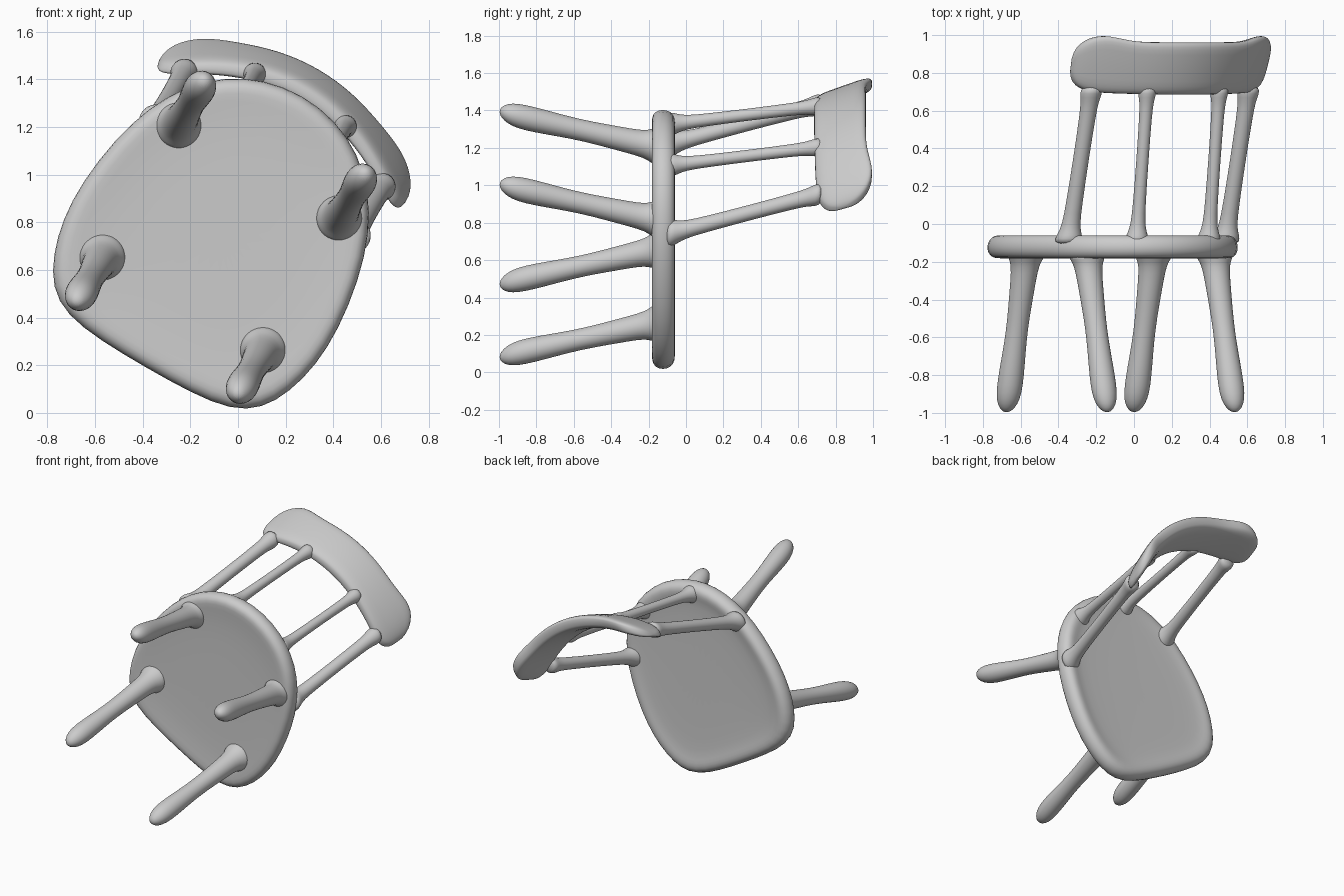
import bpy, bmesh, math
from mathutils import Vector

cube = bpy.data.objects.get("Cube")
if cube:
    bpy.data.objects.remove(cube, do_unlink=True)

grey = bpy.data.materials.new("plain grey")
grey.use_nodes = True
grey.diffuse_color = (0.6, 0.6, 0.6, 1)
bsdf = next(n for n in grey.node_tree.nodes if n.type == "BSDF_PRINCIPLED")
bsdf.inputs["Base Color"].default_value = (0.6, 0.6, 0.6, 1)
bsdf.inputs["Roughness"].default_value = 0.7

# The chair lies on its side, rolled 30 degrees.
# Chair space: u = sideways, v = towards the backrest, w = up from the feet.
C, S = math.cos(math.radians(30)), math.sin(math.radians(30))


def place(u, v, w):
    return Vector((-0.24 + C * u + S * v, w, 0.445 - S * u + C * v))


def loft(name, rings, subdivide=0):
    """Skin a list of equal rings of chair-space points and cap both ends."""
    bm = bmesh.new()
    loops = [[bm.verts.new(place(*p)) for p in ring] for ring in rings]
    n = len(loops[0])
    for a, b in zip(loops, loops[1:]):
        for i in range(n):
            j = (i + 1) % n
            bm.faces.new((a[i], a[j], b[j], b[i]))
    bm.faces.new(loops[0])
    bm.faces.new(loops[-1])
    bmesh.ops.recalc_face_normals(bm, faces=bm.faces)
    for f in bm.faces:
        f.smooth = True
    mesh = bpy.data.meshes.new(name)
    bm.to_mesh(mesh)
    bm.free()
    mesh.materials.append(grey)
    obj = bpy.data.objects.new(name, mesh)
    bpy.context.collection.objects.link(obj)
    if subdivide:
        mod = obj.modifiers.new("smooth", "SUBSURF")
        mod.levels = mod.render_levels = subdivide
    return obj


def rod(name, start, end, profile, sides=20):
    """Round rod along a line; profile lists (height w, radius)."""
    a, b = Vector(start), Vector(end)
    rings = []
    for w, r in profile:
        c = a.lerp(b, (w - a.z) / (b.z - a.z))
        rings.append([(c.x + r * math.cos(2 * math.pi * i / sides),
                       c.y + r * math.sin(2 * math.pi * i / sides), w)
                      for i in range(sides)])
    return loft(name, rings, 1)


# Seat: rounded shield outline, pillowed edge, shallow dish on the sitting side
half = [(0, 1.03), (.18, 1.0), (.32, .93), (.44, .82), (.535, .66), (.592, .47),
        (.622, .25), (.615, .07), (.575, -.08), (.51, -.2), (.4, -.27),
        (.22, -.292), (0, -.295)]
outline = half + [(-u, v) for u, v in half[-2:0:-1]]
edge = [(.3, -.168), (.7, -.17), (.87, -.18), (.94, -.184), (.985, -.165),
        (1.005, -.125), (.985, -.08), (.94, -.059), (.88, -.06), (.82, -.07),
        (.7, -.075), (.3, -.078)]
loft("seat", [[(u * s, .36 + (v - .36) * s, w) for u, v in outline]
              for s, w in edge], 1)

# Legs: splayed to front and back, flared at the seat, club-shaped rounded feet
leg_profile = [(-.13, .10), (-.175, .10), (-.20, .082), (-.25, .071), (-.36, .066),
               (-.50, .059), (-.62, .059), (-.75, .066), (-.86, .070), (-.93, .063),
               (-.975, .042), (-.997, .014)]
for side, u in (("left", .39), ("right", -.39)):
    rod("front_leg_" + side, (u, .02, -.15), (u, -.195, -1), leg_profile)
    rod("back_leg_" + side, (u, .65, -.15), (u, .87, -1), leg_profile)

# Backrest posts and spindles: flared at both ends
def post_profile(r):
    return [(-.11, r + .03), (-.075, r + .03), (-.045, r + .017), (0, r + .004),
            (.1, r), (.35, r * .95), (.58, r), (.65, r + .004), (.69, r + .016),
            (.73, r + .012)]


for side, m in (("left", 1), ("right", -1)):
    rod("back_post_" + side, (m * .48, .63, -.05), (m * .48, .865, .72),
        post_profile(.044))
    rod("back_spindle_" + side, (m * .22, .895, -.05), (m * .22, 1.005, .72),
        post_profile(.034))

# Backrest: curved, leaning panel with rounded corners and raised top ends
rings = []
steps, around = 40, 28
for k in range(steps + 1):
    a = math.sin((k / steps - .5) * math.pi * .985)
    f = max(1 - abs(a) ** 12, 0) ** .4
    u = .60 * a
    top = .962 + .038 * math.exp(-((abs(u) - .5) / .13) ** 2)
    bottom = .685 + .015 * a * a
    mid, h = (top + bottom) / 2, (top - bottom) / 2 * f
    ring = []
    for i in range(around):
        t = 2 * math.pi * i / around
        ct, st = math.cos(t), math.sin(t)
        w = mid + h * math.copysign(abs(st) ** .45, st)
        q = (w - .69) / .27
        centre = 1.035 + .08 * q - (.67 - .06 * q) * u * u
        depth = (.042 + .010 * q) * f * math.copysign(abs(ct) ** .6, ct)
        ring.append((u * (1 + .03 * (q - .8)), centre + depth, w))
    rings.append(ring)
loft("backrest", rings)
